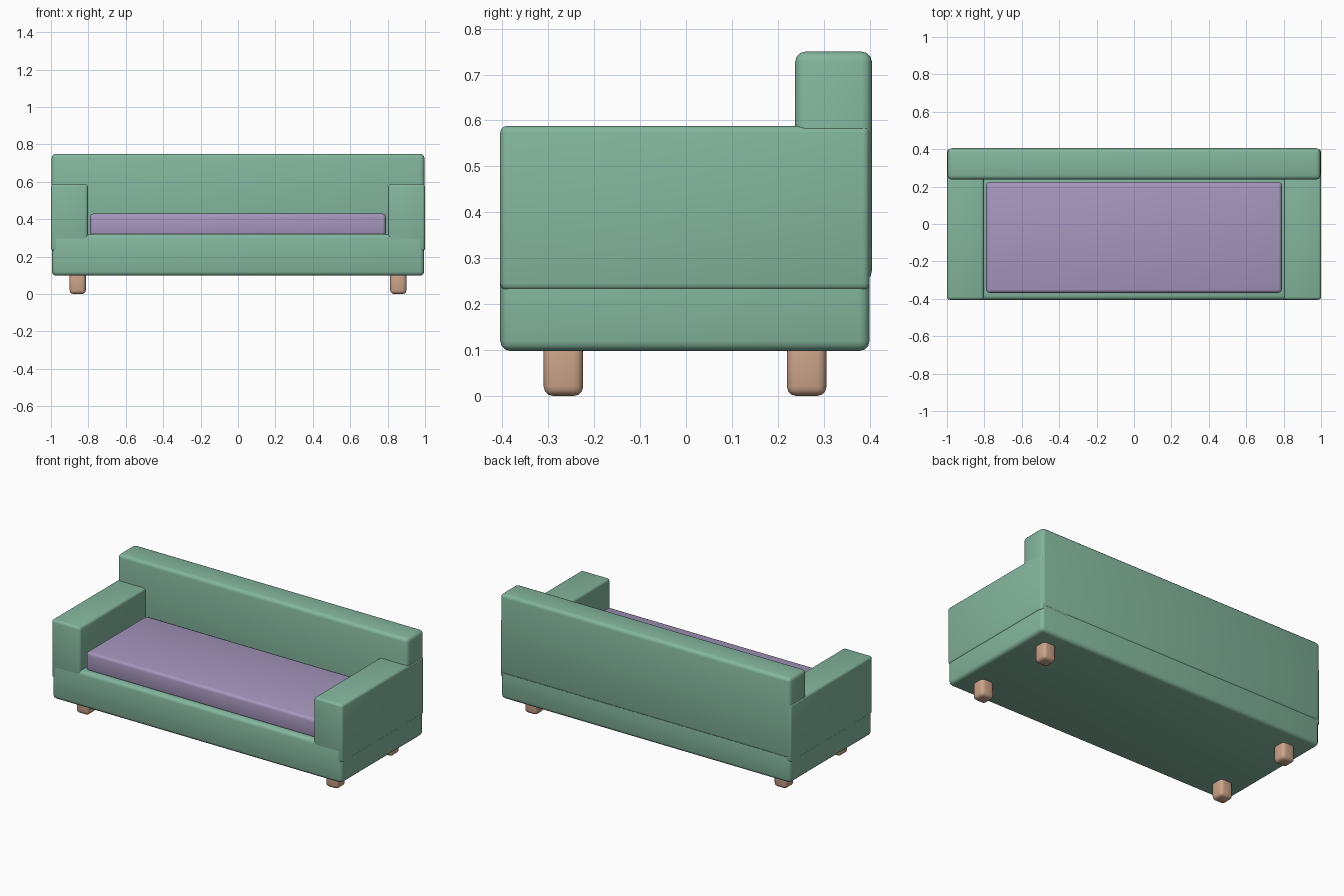
import bpy, math

if "Cube" in bpy.data.objects:
    bpy.data.objects.remove(bpy.data.objects["Cube"])


def material(name, rgb):
    m = bpy.data.materials.new(name)
    m.diffuse_color = (*rgb, 1)
    m.use_nodes = True
    m.node_tree.nodes["Principled BSDF"].inputs["Base Color"].default_value = m.diffuse_color
    return m


green = material("sage green fabric", (0.23, 0.47, 0.34))
purple = material("lavender fabric", (0.38, 0.31, 0.51))
tan = material("light wood", (0.60, 0.37, 0.25))


def rounded_box(name, x, y, z, bevel, mat, segments=3):
    """Box spanning the given (min, max) ranges, with rounded edges."""
    spans = (x, y, z)
    bpy.ops.mesh.primitive_cube_add(size=1, location=[(a + b) / 2 for a, b in spans])
    ob = bpy.context.object
    ob.name = name
    ob.scale = [b - a for a, b in spans]
    bpy.ops.object.transform_apply(location=False, rotation=False, scale=True)
    mod = ob.modifiers.new("rounded edges", 'BEVEL')
    mod.width = bevel
    mod.segments = segments
    bpy.ops.object.modifier_apply(modifier=mod.name)
    ob.data.materials.append(mat)
    bpy.ops.object.shade_smooth_by_angle(angle=math.radians(35))
    return ob


# Body: base, backrest and seat cushion
rounded_box("base", (-0.995, 0.995), (-0.405, 0.40), (0.098, 0.32), 0.022, green)
rounded_box("backrest", (-0.996, 0.996), (0.238, 0.405), (0.25, 0.75), 0.022, green)
rounded_box("seat_cushion", (-0.79, 0.79), (-0.368, 0.224), (0.31, 0.43), 0.018, purple)

# Armrests and feet on both sides
for side, s in (("left", -1), ("right", 1)):
    rounded_box(side + "_armrest", sorted((s * 0.803, s * 1.0)), (-0.405, 0.40),
                (0.23, 0.588), 0.015, green)
    for end, y in (("front", -0.267), ("back", 0.263)):
        rounded_box(f"{end}_{side}_foot", sorted((s * 0.814, s * 0.90)),
                    (y - 0.043, y + 0.043), (0.0, 0.125), 0.02, tan)
